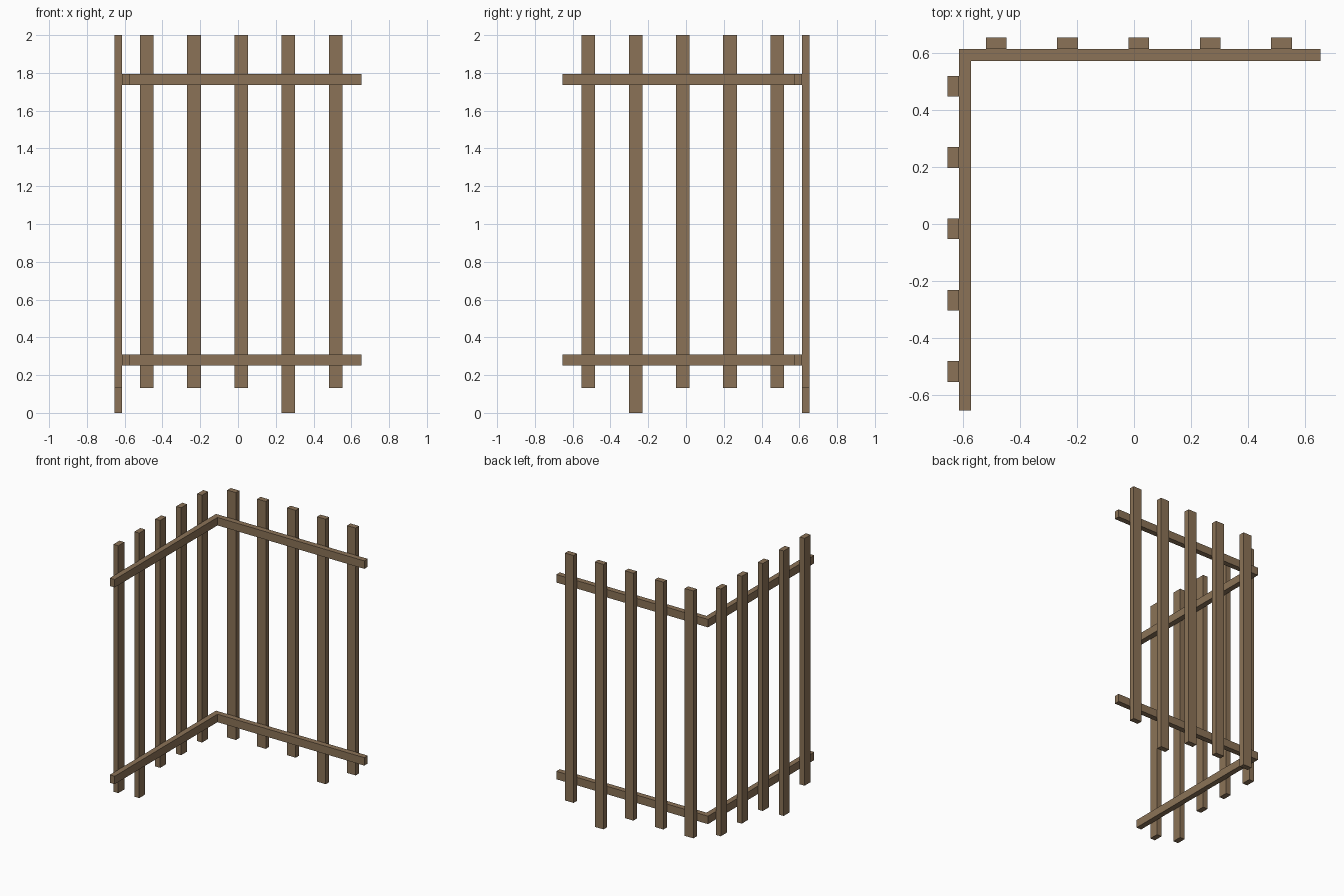
import bpy, bmesh
from mathutils import Vector

if "Cube" in bpy.data.objects:
    bpy.data.objects.remove(bpy.data.objects["Cube"])

wood = bpy.data.materials.new("weathered_wood")
wood.diffuse_color = (0.258, 0.171, 0.095, 1)
wood.use_nodes = True
wood.node_tree.nodes["Principled BSDF"].inputs["Base Color"].default_value = wood.diffuse_color

OUT, SEAM, INNER = 0.654, 0.613, 0.572   # picket outside, picket/rail contact, rail inside


def prism(name, outline, z0, z1):
    """Extrude a flat outline from z0 to z1."""
    bm = bmesh.new()
    base = bm.faces.new([bm.verts.new((x, y, z0)) for x, y in outline])
    top = bmesh.ops.extrude_face_region(bm, geom=[base])["geom"]
    bmesh.ops.translate(bm, vec=Vector((0, 0, z1 - z0)),
                        verts=[v for v in top if isinstance(v, bmesh.types.BMVert)])
    bmesh.ops.recalc_face_normals(bm, faces=bm.faces)
    mesh = bpy.data.meshes.new(name)
    bm.to_mesh(mesh)
    bm.free()
    mesh.materials.append(wood)
    obj = bpy.data.objects.new(name, mesh)
    bpy.context.collection.objects.link(obj)
    return obj


def rect(x0, x1, y0, y1):
    return [(x0, y0), (x1, y0), (x1, y1), (x0, y1)]


# Corner rails: one L-shaped run per height
rail = [(-SEAM, -OUT), (-INNER, -OUT), (-INNER, INNER),
        (OUT, INNER), (OUT, SEAM), (-SEAM, SEAM)]
prism("lower_rail", rail, 0.25, 0.31)
prism("upper_rail", rail, 1.735, 1.795)

# Pickets: five on each side, the fourth one from the corner reaches the ground
HALF = 0.036
for i in range(5):
    c = -0.483 + 0.25 * i
    bottom = 0.0 if i == 3 else 0.133
    prism(f"back_picket_{i + 1}", rect(c - HALF, c + HALF, SEAM, OUT), bottom, 2.0)
    prism(f"left_picket_{i + 1}", rect(-OUT, -SEAM, -c - HALF, -c + HALF), bottom, 2.0)
